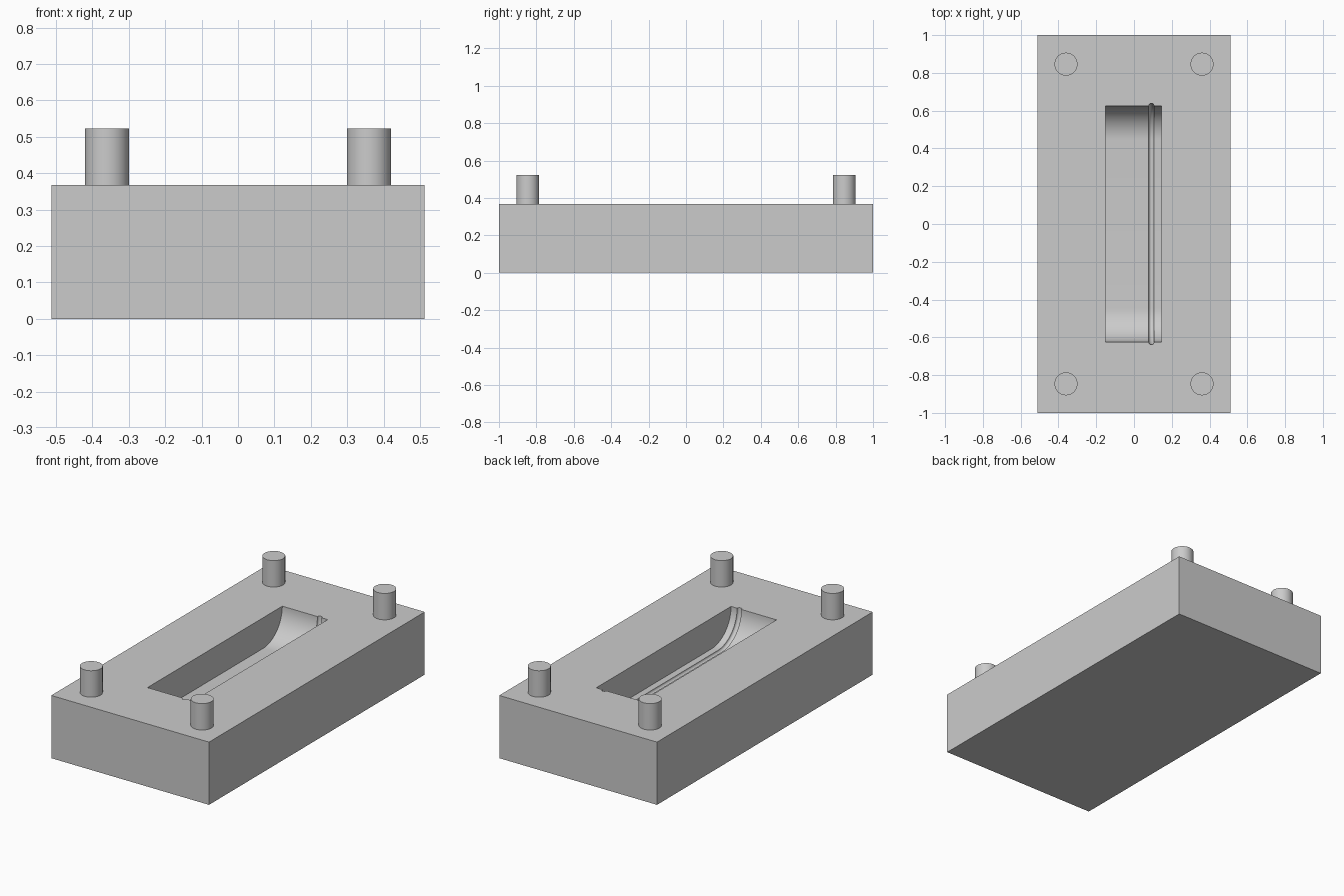
import bpy, bmesh, math

if "Cube" in bpy.data.objects:
    bpy.data.objects.remove(bpy.data.objects["Cube"])

HALF_X, TOP, PEG_TOP = 0.512, 0.368, 0.523
DEPTH, HALF_LEN = 0.18, 0.625
LEFT, RIGHT, GROOVE_X, GROOVE_R = -0.15, 0.145, 0.092, 0.014

grey = bpy.data.materials.new("plain_grey")
grey.use_nodes = True
colour = (0.6, 0.6, 0.6, 1)
grey.diffuse_color = colour
grey.node_tree.nodes["Principled BSDF"].inputs["Base Color"].default_value = colour


def activate(obj):
    bpy.ops.object.select_all(action="DESELECT")
    obj.select_set(True)
    bpy.context.view_layer.objects.active = obj


def finish(obj):
    obj.data.materials.clear()
    obj.data.materials.append(grey)
    activate(obj)
    bpy.ops.object.shade_smooth_by_angle(angle=math.radians(30))


# Rectangular block
bpy.ops.mesh.primitive_cube_add(size=1, location=(0, 0, TOP / 2))
block = bpy.context.object
block.name = "mould_block"
block.scale = (2 * HALF_X, 2, TOP)
bpy.ops.object.transform_apply(location=True, rotation=False, scale=True)


# Cavity cutter: a trough section with rounded ends, lofted across x
def trough(offset, steps=16):
    radius = DEPTH + offset
    centre = HALF_LEN - DEPTH
    arc = [math.pi / 2 * i / steps for i in range(steps + 1)]
    far = [(centre + radius * math.cos(a), TOP - radius * math.sin(a)) for a in arc]
    near = [(-y, z) for y, z in reversed(far)]
    rim = centre + radius
    return [(rim, TOP + 0.1)] + far + near + [(-rim, TOP + 0.1)]


# The raised stations swell the trough into a half-round groove
stations = [(LEFT, 0)]
for i in range(9):
    a = math.pi * i / 8
    stations.append((GROOVE_X - GROOVE_R * math.cos(a), GROOVE_R * math.sin(a)))
stations.append((RIGHT, 0))

bm = bmesh.new()
rings = [[bm.verts.new((x, y, z)) for y, z in trough(d)] for x, d in stations]
for a, b in zip(rings, rings[1:]):
    for i in range(len(a)):
        j = (i + 1) % len(a)
        bm.faces.new((a[i], a[j], b[j], b[i]))
bm.faces.new(rings[0])
bm.faces.new(rings[-1])
bmesh.ops.recalc_face_normals(bm, faces=bm.faces)
mesh = bpy.data.meshes.new("cavity_cutter")
bm.to_mesh(mesh)
bm.free()
cutter = bpy.data.objects.new("cavity_cutter", mesh)
bpy.context.collection.objects.link(cutter)
cutter.hide_render = True

# Carve the cavity
activate(block)
cut = block.modifiers.new("cavity", "BOOLEAN")
cut.operation = "DIFFERENCE"
cut.solver = "EXACT"
cut.object = cutter
bpy.ops.object.modifier_apply(modifier=cut.name)
bpy.data.objects.remove(cutter)
finish(block)

# Locating pegs at the four corners
for x_name, sx in (("left", 1), ("right", -1)):
    for y_name, sy in (("front", -1), ("back", 1)):
        bpy.ops.mesh.primitive_cylinder_add(
            vertices=48, radius=0.061, depth=PEG_TOP - TOP,
            location=(sx * 0.36, sy * 0.846, (TOP + PEG_TOP) / 2))
        peg = bpy.context.object
        peg.name = f"{y_name}_{x_name}_peg"
        finish(peg)
